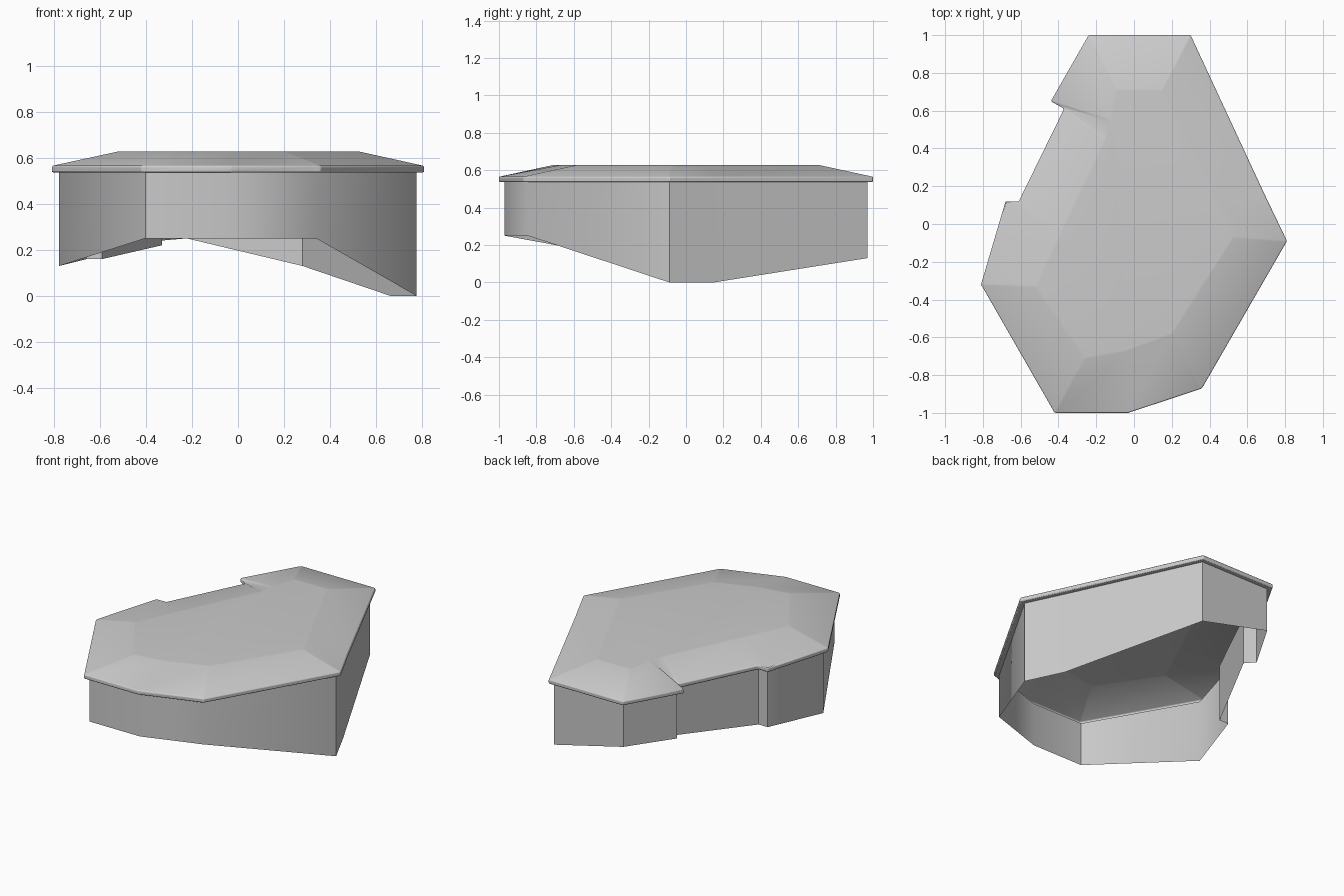
import bpy
from mathutils import Vector

if "Cube" in bpy.data.objects:
    bpy.data.objects.remove(bpy.data.objects["Cube"])

# Plan points, clockwise from the back left: rim x, rim y, panel x, panel y, skirt bottom z
PLAN = [
    (-0.24, 1.00, -0.09, 0.71, 0.25),
    (0.30, 1.00, 0.15, 0.71, 0.13),
    (0.69, 0.16, 0.443, 0.10, 0.0),
    (0.81, -0.09, 0.525, -0.07, 0.0),
    (0.36, -0.87, 0.20, -0.58, 0.25),
    (-0.03, -1.00, -0.04, -0.67, 0.25),
    (-0.42, -1.00, -0.26, -0.71, 0.25),
    (-0.81, -0.32, -0.52, -0.33, 0.13),
    (-0.68, 0.12, -0.39, -0.05, 0.16),
    (-0.61, 0.12, -0.35, 0.03, 0.16),
    (-0.37, 0.61, -0.15, 0.45, 0.22),
    (-0.44, 0.65, -0.126, 0.55, 0.235),
]
RIM_LOW, RIM_HIGH, TOP, OVERHANG = 0.537, 0.565, 0.628, 0.03


def inset(points, dist):
    """Mitred inward offset of a clockwise outline."""
    result = []
    for i, p in enumerate(points):
        d1 = (p - points[i - 1]).normalized()
        d2 = (points[(i + 1) % len(points)] - p).normalized()
        n1, n2 = Vector((d1.y, -d1.x)), Vector((d2.y, -d2.x))
        result.append(p + (n1 + n2) * dist / (1 + n1.dot(n2)))
    return result


def at(points, z):
    return [(p.x, p.y, z) for p in points]


def loft(name, loops, cap, angle):
    """Skin a list of loops from top to bottom."""
    n = len(loops[0])
    verts = [v for loop in loops for v in loop]
    faces = []
    for k in range(len(loops) - 1):
        a, b = k * n, (k + 1) * n
        for i in range(n):
            j = (i + 1) % n
            faces.append((a + i, a + j, b + j, b + i))
    if cap:
        faces.append(tuple(reversed(range(n))))
    mesh = bpy.data.meshes.new(name)
    mesh.from_pydata(verts, [], faces)
    mesh.update()
    obj = bpy.data.objects.new(name, mesh)
    bpy.context.collection.objects.link(obj)
    bpy.ops.object.select_all(action='DESELECT')
    obj.select_set(True)
    bpy.context.view_layer.objects.active = obj
    bpy.ops.object.shade_smooth_by_angle(angle=angle)
    return obj


rim = [Vector(p[:2]) for p in PLAN]
panel = [Vector(p[2:4]) for p in PLAN]
wall = inset(rim, OVERHANG)

# Top plate: raised panel, sloped border, rim edge and overhang underside
plate = loft("top_plate",
             [at(panel, TOP), at(rim, RIM_HIGH), at(rim, RIM_LOW), at(wall, RIM_LOW)],
             True, 0.6)
bevel = plate.modifiers.new("soft_edges", 'BEVEL')
bevel.width = 0.006
bevel.segments = 2
bevel.limit_method = 'ANGLE'
bevel.angle_limit = 0.14

# Skirt: open-bottomed wall with a slanting lower edge
skirt_bottom = [(w.x, w.y, p[4]) for w, p in zip(wall, PLAN)]
loft("skirt_wall", [at(wall, RIM_LOW), skirt_bottom], False, 0.9)
